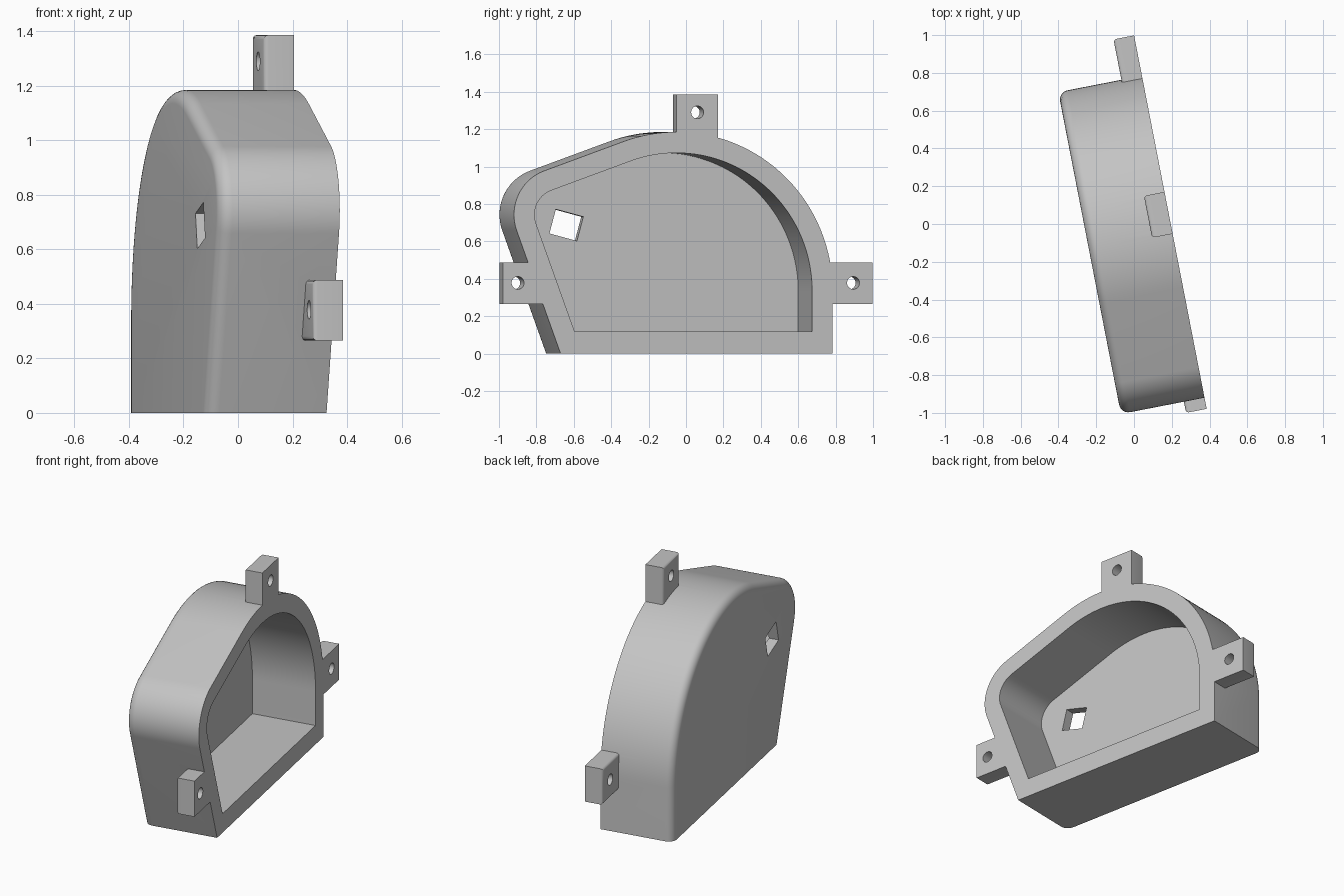
import bpy, bmesh, math
from mathutils import Matrix

if "Cube" in bpy.data.objects:
    bpy.data.objects.remove(bpy.data.objects["Cube"], do_unlink=True)

TURN = math.radians(11)       # whole housing is turned about z
OPEN, BACK = 0.191, -0.26     # depth of the open rim and the closed back
SLOPE = math.radians(20)
ROUND = 0.05

grey = bpy.data.materials.new("light grey")
grey.use_nodes = True
grey.diffuse_color = (0.55, 0.55, 0.55, 1)
grey.node_tree.nodes["Principled BSDF"].inputs["Base Color"].default_value = (0.55, 0.55, 0.55, 1)


def make_object(name, bm):
    bmesh.ops.recalc_face_normals(bm, faces=bm.faces)
    mesh = bpy.data.meshes.new(name)
    bm.to_mesh(mesh)
    bm.free()
    mesh.materials.append(grey)
    ob = bpy.data.objects.new(name, mesh)
    bpy.context.collection.objects.link(ob)
    return ob


def profile(inset, bottom):
    """Housing outline: big arc, sloped top, rounded nose, slanted front."""
    pts = [(0.762 - inset, bottom)]
    for cu, cz, r, start, end, n in ((-0.088, 0.335, 0.85, 0, 110, 48),
                                     (-0.724, 0.7425, 0.25, 110, 200, 28)):
        for i in range(n + 1):
            a = math.radians(start + (end - start) * i / n)
            pts.append((cu + (r - inset) * math.cos(a), cz + (r - inset) * math.sin(a)))
    pts.append((-0.72 + inset / math.cos(SLOPE) - bottom * math.tan(SLOPE), bottom))
    return pts


def loft(name, rings):
    """Join outlines given as (inset, bottom, depth) and cap both ends."""
    bm = bmesh.new()
    loops = [[bm.verts.new((w, u, z)) for u, z in profile(d, b)] for d, b, w in rings]
    for a, b in zip(loops, loops[1:]):
        for i in range(len(a)):
            j = (i + 1) % len(a)
            bm.faces.new((a[i], a[j], b[j], b[i]))
    bm.faces.new(loops[0])
    bm.faces.new(loops[-1])
    return make_object(name, bm)


def box(name, w0, w1, u0, u1, z0, z1, bevel=0.0, tilt=0.0):
    bm = bmesh.new()
    bmesh.ops.create_cube(bm, size=1)
    bm.transform(Matrix.Translation(((w0 + w1) / 2, (u0 + u1) / 2, (z0 + z1) / 2))
                 @ Matrix.Rotation(tilt, 4, 'X')
                 @ Matrix.Diagonal((w1 - w0, u1 - u0, z1 - z0, 1)))
    if bevel:
        edges = [e for e in bm.edges if all(v.co.x < w0 + 0.001 for v in e.verts)]
        bmesh.ops.bevel(bm, geom=edges, offset=bevel, segments=4, profile=0.5, affect='EDGES')
    return make_object(name, bm)


def screw_hole(u, z):
    bm = bmesh.new()
    bmesh.ops.create_cone(bm, cap_ends=True, segments=32, radius1=0.034, radius2=0.034, depth=0.4,
                          matrix=Matrix.Translation((0.15, u, z)) @ Matrix.Rotation(math.pi / 2, 4, 'Y'))
    return make_object("screw_hole_cutter", bm)


def combine(target, tool, operation):
    tool.hide_render = True
    mod = target.modifiers.new(operation.lower(), 'BOOLEAN')
    mod.operation, mod.solver, mod.object = operation, 'EXACT', tool
    bpy.context.view_layer.objects.active = target
    bpy.ops.object.modifier_apply(modifier=mod.name)
    bpy.data.objects.remove(tool, do_unlink=True)


# Outer shell with a rounded back edge
rings = [(0, 0, OPEN)]
for i in range(7):
    a = math.pi / 2 * i / 6
    rings.append((ROUND * (1 - math.cos(a)), 0, BACK + ROUND * (1 - math.sin(a))))
housing = loft("housing", rings)

# Mounting tabs on the front, rear and top of the rim
for name, u0, u1, z0, z1 in (("front_tab", -1.034, -0.79, 0.265, 0.488),
                             ("rear_tab", 0.70, 0.98, 0.265, 0.488),
                             ("top_tab", -0.09, 0.136, 1.11, 1.386)):
    combine(housing, box(name, 0.08, OPEN, u0, u1, z0, z1, bevel=0.016), 'UNION')

# Hollow interior
combine(housing, loft("cavity_cutter", [(0.112, 0.118, 0.3), (0.112, 0.118, -0.2)]), 'DIFFERENCE')

# Tilted rectangular opening in the back wall
combine(housing, box("window_cutter", -0.4, -0.1, -0.69, -0.535, 0.62, 0.754,
                     tilt=math.radians(-15)), 'DIFFERENCE')

# Screw holes through the tabs
for u, z in ((-0.953, 0.378), (0.874, 0.378), (0.025, 1.29)):
    combine(housing, screw_hole(u, z), 'DIFFERENCE')

# Turn into place and smooth the curved walls
housing.data.transform(Matrix.Rotation(TURN, 4, 'Z'))
bpy.ops.object.select_all(action='DESELECT')
housing.select_set(True)
bpy.context.view_layer.objects.active = housing
bpy.ops.object.shade_smooth_by_angle(angle=math.radians(30))
